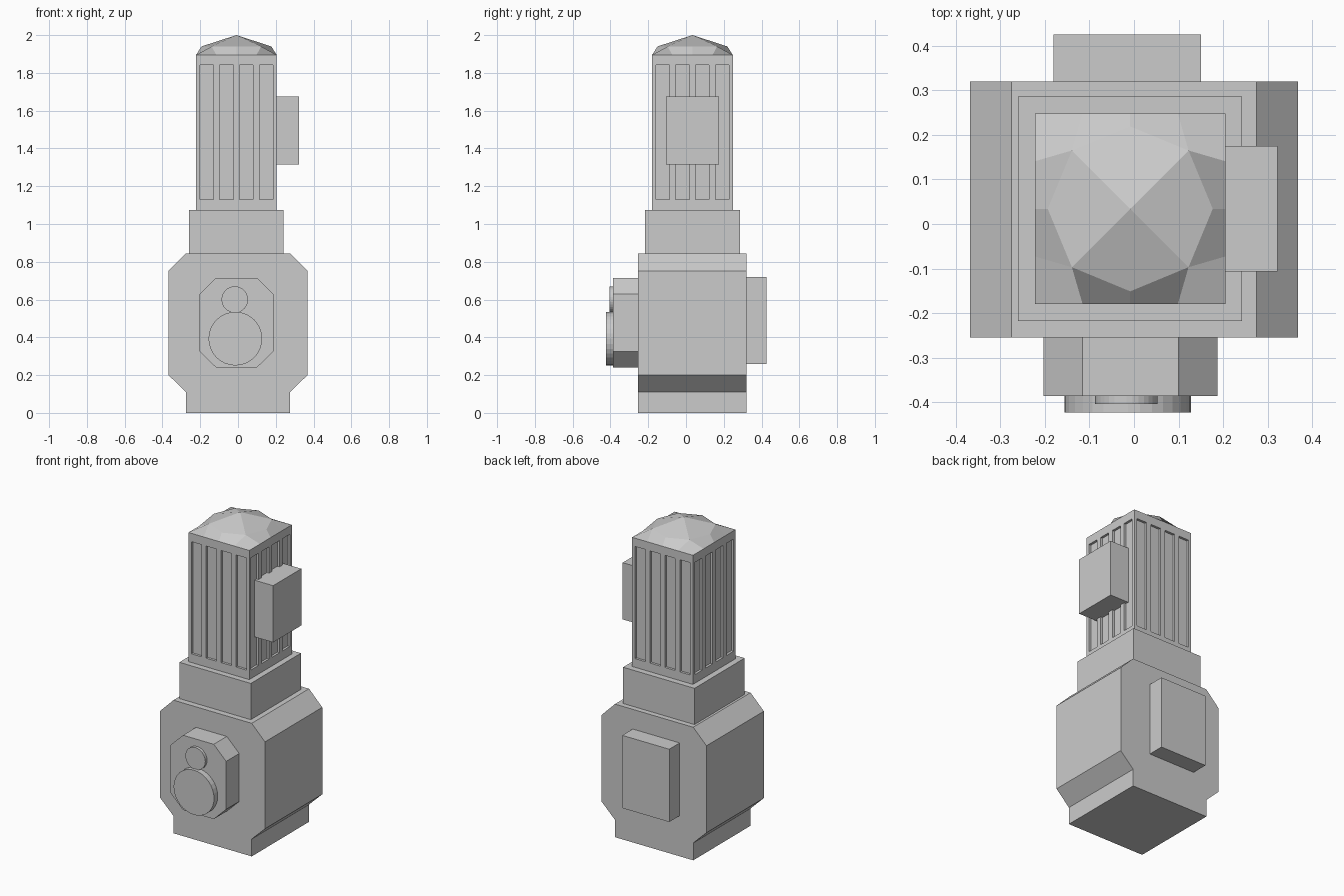
import bpy, bmesh, math
from mathutils import Vector

if "Cube" in bpy.data.objects:
    bpy.data.objects.remove(bpy.data.objects["Cube"])

grey = bpy.data.materials.new("machine_grey")
grey.diffuse_color = (0.6, 0.6, 0.6, 1)
grey.use_nodes = True
grey.node_tree.nodes["Principled BSDF"].inputs["Base Color"].default_value = grey.diffuse_color


def finish(name, bm):
    bmesh.ops.recalc_face_normals(bm, faces=bm.faces)
    mesh = bpy.data.meshes.new(name)
    bm.to_mesh(mesh)
    bm.free()
    mesh.materials.append(grey)
    obj = bpy.data.objects.new(name, mesh)
    bpy.context.collection.objects.link(obj)
    return obj


def box_bm(x0, x1, y0, y1, z0, z1):
    bm = bmesh.new()
    bmesh.ops.create_cube(bm, size=1)
    for v in bm.verts:
        v.co = ((x0 + x1) / 2 + v.co.x * (x1 - x0),
                (y0 + y1) / 2 + v.co.y * (y1 - y0),
                (z0 + z1) / 2 + v.co.z * (z1 - z0))
    return bm


def box(name, *bounds):
    return finish(name, box_bm(*bounds))


def prism(name, profile, y0, y1):
    """Extrude an (x, z) profile from y0 to y1."""
    bm = bmesh.new()
    face = bm.faces.new([bm.verts.new((x, y0, z)) for x, z in profile])
    new = bmesh.ops.extrude_face_region(bm, geom=[face], use_keep_orig=True)["geom"]
    for v in new:
        if isinstance(v, bmesh.types.BMVert):
            v.co.y = y1
    return finish(name, bm)


def disc(name, x, z, r, y0, y1, n=32):
    ring = [(x + r * math.cos(math.tau * i / n), z + r * math.sin(math.tau * i / n))
            for i in range(n)]
    return prism(name, ring, y0, y1)


# Gearbox housing with narrow foot and chamfered shoulders
half = [(0.275, 0), (0.275, 0.11), (0.368, 0.2), (0.368, 0.752), (0.275, 0.845)]
prism("gearbox_housing", half + [(-x, z) for x, z in reversed(half)], -0.255, 0.32)

# Front cover plate and its two round caps
prism("front_cover", [(-0.116, 0.24), (0.1, 0.24), (0.187, 0.325), (0.187, 0.63),
                      (0.1, 0.715), (-0.116, 0.715), (-0.203, 0.63), (-0.203, 0.325)],
      -0.386, -0.255)
disc("large_cap", -0.014, 0.393, 0.142, -0.423, -0.386)
disc("small_cap", -0.017, 0.6, 0.07, -0.404, -0.386)

# Rear cover plate
box("rear_cover", -0.18, 0.15, 0.32, 0.425, 0.258, 0.72)

# Collar between gearbox and motor
box("collar", -0.26, 0.242, -0.217, 0.286, 0.845, 1.075)

# Motor body with four recessed slots per side
CX, CY, H, Z0, Z1 = -0.0085, 0.034, 0.2135, 1.075, 1.895
S0, S1, DEPTH = 1.13, 1.842, 0.015
slots = [-0.1575, -0.0525, 0.0525, 0.1575]
bm = box_bm(CX - H, CX + H, CY - H, CY + H, Z0, Z1)


def cut(co, no):
    bmesh.ops.bisect_plane(bm, geom=bm.verts[:] + bm.edges[:] + bm.faces[:],
                           plane_co=co, plane_no=no)


for s in slots:
    for e in (s - 0.0365, s + 0.0365):
        cut((CX + e, 0, 0), (1, 0, 0))
        cut((0, CY + e, 0), (0, 1, 0))
for z in (S0, S1):
    cut((0, 0, z), (0, 0, 1))
bm.normal_update()
recess = []
for f in bm.faces:
    c = f.calc_center_median()
    along = c.x - CX if abs(f.normal.y) > 0.5 else c.y - CY
    if abs(f.normal.z) < 0.5 and S0 < c.z < S1 and min(abs(along - s) for s in slots) < 0.01:
        recess.append(f)
normals = [f.normal.copy() for f in recess]
for f, n in zip(bmesh.ops.extrude_discrete_faces(bm, faces=recess)["faces"], normals):
    for v in f.verts:
        v.co -= n * DEPTH
finish("motor_body", bm)

# Faceted motor cap: peak, ring of eight points, square rim
R, ZR = 0.185, 1.94
bm = bmesh.new()
peak = bm.verts.new((CX, CY, 2.0))
ring = [bm.verts.new((CX + R * math.cos(i * math.pi / 4), CY + R * math.sin(i * math.pi / 4), ZR))
        for i in range(8)]
rim = []
for k in range(4):
    a = k * math.pi / 2
    for t in (0, 0.5, 1, -0.5):  # side middle, quarter, corner, next quarter
        p = Vector((1, t)) if t >= 0 else Vector((0.5, 1))
        x = p.x * math.cos(a) - p.y * math.sin(a)
        y = p.x * math.sin(a) + p.y * math.cos(a)
        rim.append(bm.verts.new((CX + H * x, CY + H * y, Z1)))
for k in range(4):
    axis, diag, nxt = ring[2 * k], ring[2 * k + 1], ring[(2 * k + 2) % 8]
    r = [rim[(4 * k + j) % 16] for j in range(5)]
    bm.faces.new((peak, ring[2 * k - 1], axis, diag))
    bm.faces.new((axis, r[0], r[1], diag))
    bm.faces.new((diag, r[1], r[2], r[3]))
    bm.faces.new((diag, r[3], r[4], nxt))
finish("motor_cap", bm)

# Terminal box on the motor's right side
box("terminal_box", CX + H - DEPTH, 0.322, -0.107, 0.175, 1.315, 1.675)
